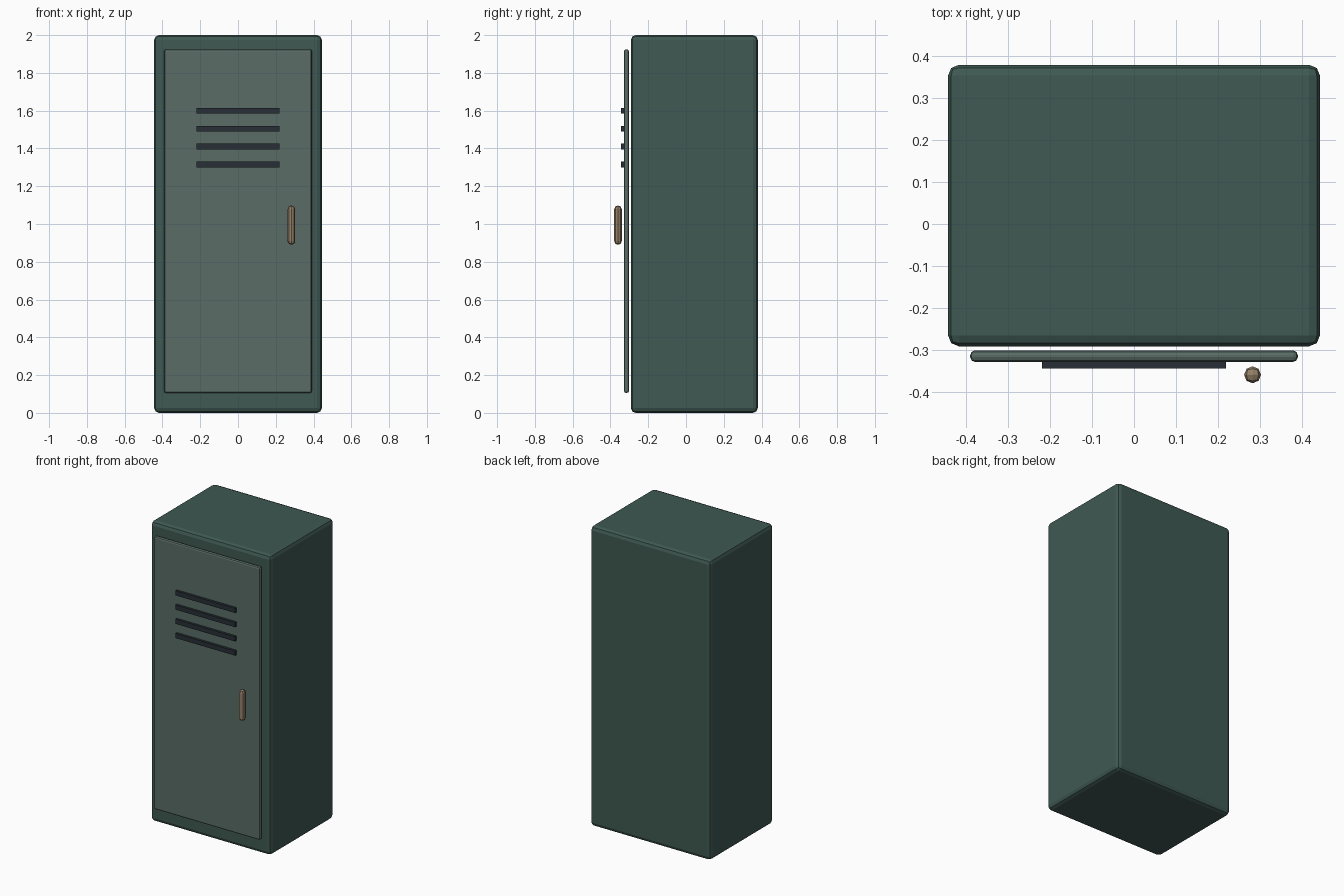
import bpy

if "Cube" in bpy.data.objects:
    bpy.data.objects.remove(bpy.data.objects["Cube"])


def material(name, rgb):
    m = bpy.data.materials.new(name)
    m.diffuse_color = (*rgb, 1.0)
    m.use_nodes = True
    m.node_tree.nodes["Principled BSDF"].inputs["Base Color"].default_value = m.diffuse_color
    return m


def box(name, x, y, z, mat, bevel=0.0):
    """Box from (min, max) ranges, with optional two-segment rounded edges."""
    ranges = (x, y, z)
    bpy.ops.mesh.primitive_cube_add(size=1, location=[(a + b) / 2 for a, b in ranges])
    ob = bpy.context.object
    ob.name = name
    ob.scale = [b - a for a, b in ranges]
    bpy.ops.object.transform_apply(location=False, rotation=False, scale=True)
    ob.data.materials.append(mat)
    if bevel:
        mod = ob.modifiers.new("rounded_edges", 'BEVEL')
        mod.width = bevel
        mod.segments = 2
        mod.limit_method = 'NONE'
    return ob


body_green = material("body_green", (0.05, 0.10, 0.085))
door_green = material("door_green", (0.10, 0.15, 0.13))
vent_dark = material("vent_dark", (0.02, 0.028, 0.035))
handle_brass = material("handle_brass", (0.30, 0.22, 0.14))

# Cabinet body
box("cabinet_body", (-0.444, 0.444), (-0.292, 0.38), (0.0, 2.0), body_green, 0.026)

# Door panel, floating just in front of the body
box("door", (-0.391, 0.391), (-0.329, -0.302), (0.106, 1.925), door_green, 0.011)

# Vent slats
for i in range(4):
    z = 1.315 + i * 0.0948
    box(f"vent_slat_{i + 1}", (-0.22, 0.22), (-0.345, -0.324),
        (z - 0.0155, z + 0.0155), vent_dark)

# Pull handle, rounded into an octagonal bar
box("handle", (0.263, 0.303), (-0.38, -0.34), (0.89, 1.098), handle_brass, 0.0195)
